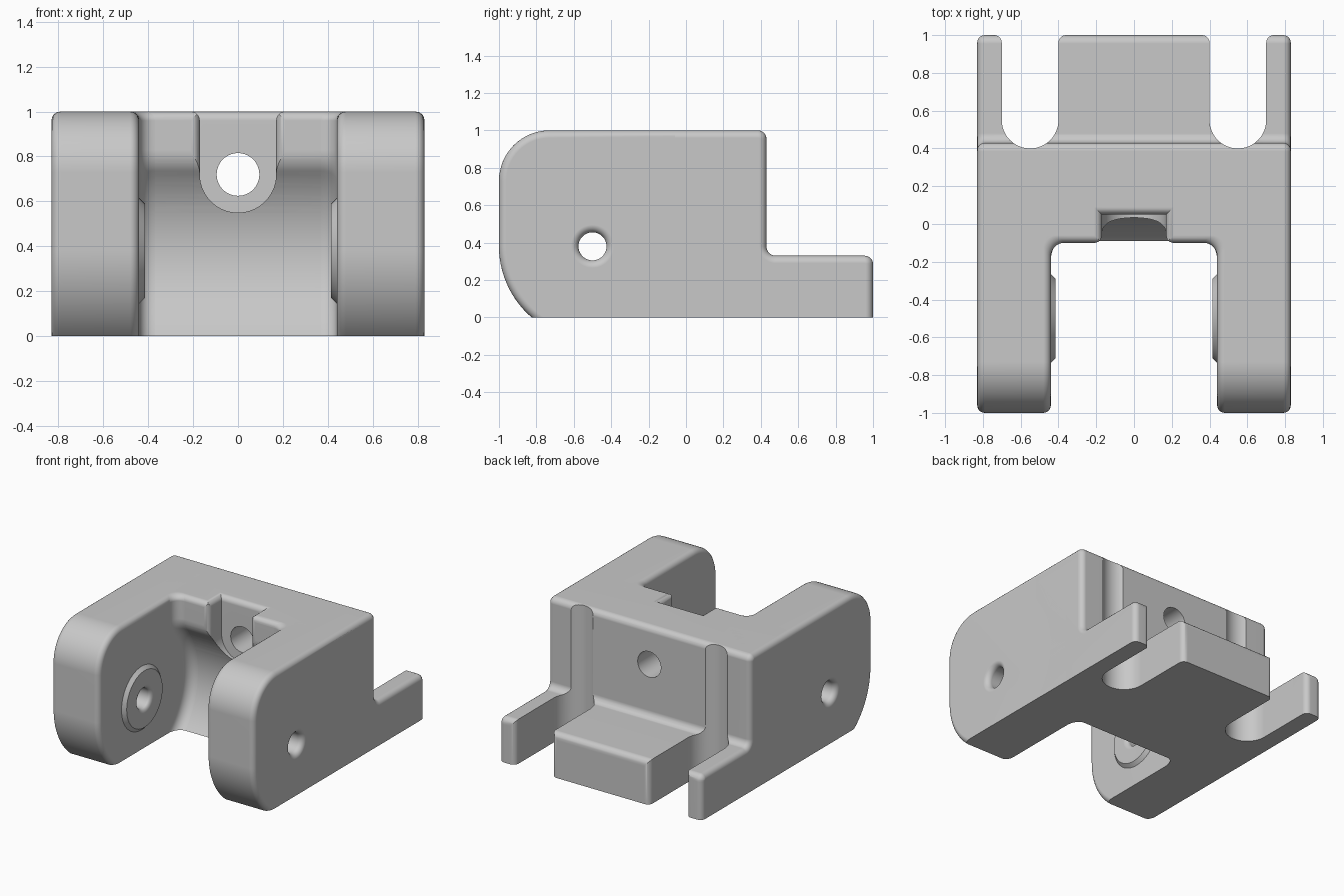
import bpy, bmesh
from math import sin, cos, pi, radians, hypot, atan2
from mathutils import Vector

cube = bpy.data.objects.get("Cube")
if cube:
    bpy.data.objects.remove(cube, do_unlink=True)

GREY = bpy.data.materials.new("matte_grey")
GREY.use_nodes = True
GREY.diffuse_color = (0.58, 0.58, 0.58, 1)
GREY.node_tree.nodes["Principled BSDF"].inputs["Base Color"].default_value = (0.58, 0.58, 0.58, 1)

HALF = 0.83        # half width of the whole bracket
INNER = 0.44       # inner face of each arm
ROUND = 0.04       # general edge rounding
PIVOT = (-0.5, 0.38)
SCREW_Z = 0.72


def arc(cx, cy, r, a0, a1, n=8):
    """Points on an arc, angles in degrees."""
    steps = [radians(a0 + (a1 - a0) * i / n) for i in range(n + 1)]
    return [(cx + r * cos(a), cy + r * sin(a)) for a in steps]


def loft(name, rings, caps=True, rim=0, cut_floor=False):
    """Skin a list of closed rings; optionally round both end rims and trim below the floor."""
    bm = bmesh.new()
    loops = [[bm.verts.new(p) for p in ring] for ring in rings]
    n = len(loops[0])
    for a, b in zip(loops, loops[1:]):
        for i in range(n):
            j = (i + 1) % n
            bm.faces.new((a[i], a[j], b[j], b[i]))
    if caps:
        ends = [bm.faces.new(loops[0]), bm.faces.new(loops[-1])]
    bmesh.ops.recalc_face_normals(bm, faces=bm.faces[:])
    if rim:
        edges = list({e for f in ends for e in f.edges})
        bmesh.ops.bevel(bm, geom=edges, offset=rim, offset_type='OFFSET', segments=5,
                        profile=0.5, affect='EDGES', clamp_overlap=False)
    if cut_floor:
        bmesh.ops.bisect_plane(bm, geom=bm.verts[:] + bm.edges[:] + bm.faces[:],
                               plane_co=(0, 0, 0), plane_no=(0, 0, 1), clear_inner=True)
        bmesh.ops.holes_fill(bm, edges=[e for e in bm.edges if e.is_boundary], sides=0)
        bmesh.ops.recalc_face_normals(bm, faces=bm.faces[:])
    mesh = bpy.data.meshes.new(name)
    bm.to_mesh(mesh)
    bm.free()
    mesh.materials.append(GREY)
    ob = bpy.data.objects.new(name, mesh)
    bpy.context.collection.objects.link(ob)
    return ob


def prism(name, outline, axis, lo, hi, **kw):
    """Extrude an outline along x (y,z points) or z (x,y points)."""
    place = (lambda p, d: (d, *p)) if axis == 'x' else (lambda p, d: (*p, d))
    return loft(name, [[place(p, d) for p in outline] for d in (lo, hi)], **kw)


def lathe(name, axis, centre, steps, caps=True):
    """Circles of (position, radius) along x at (y,z), or along y at (x,z)."""
    rings = []
    for d, r in steps:
        circle = arc(*centre, r, 0, 360, 56)[:-1]
        rings.append([(d, a, b) if axis == 'x' else (a, d, b) for a, b in circle])
    return loft(name, rings, caps)


def apply(ob, kind, **settings):
    mod = ob.modifiers.new(kind.lower(), kind)
    for key, value in settings.items():
        setattr(mod, key, value)
    bpy.context.view_layer.objects.active = ob
    bpy.ops.object.modifier_apply(modifier=mod.name)


def carve(ob, cutter):
    cutter.hide_render = True
    apply(ob, 'BOOLEAN', operation='DIFFERENCE', solver='EXACT', object=cutter)
    bpy.data.objects.remove(cutter, do_unlink=True)


def mirror(ob):
    apply(ob, 'MIRROR', use_axis=(True, False, False), use_clip=False, use_mirror_merge=False)


# Front face of the bridge: rounded lip, flat wall, then a round clearance recess
WALL, CLEAR, BLEND = -0.1, 0.56, 0.15
dy = WALL + BLEND - PIVOT[0]
dz = ((CLEAR + BLEND) ** 2 - dy ** 2) ** 0.5
tilt = atan2(dz, dy) * 180 / pi
lip = arc(WALL + ROUND, 1 - ROUND, ROUND, 90, 180)
recess = (arc(WALL + BLEND, PIVOT[1] + dz, BLEND, 180, 180 + tilt, 12)
          + arc(*PIVOT, CLEAR, tilt, -60, 32)[1:])

# Bridge with stepped rear
rear = ([(1, -0.2), (1, 0.28)] + arc(0.955, 0.285, 0.045, 0, 90)[1:]
        + arc(0.48, 0.38, 0.05, 270, 180) + arc(0.385, 0.955, 0.045, 0, 90))
bridge = prism("bridge", lip + recess + [(recess[-1][0], -0.2)] + rear, 'x', -HALF, HALF,
               rim=ROUND, cut_floor=True)

# Rear slots with rounded mouths
SLOT_X, SLOT_R = 0.55, 0.15
mouth = SLOT_R + ROUND
slot = (arc(SLOT_X, 0.55, SLOT_R, 180, 360, 28)
        + arc(SLOT_X + mouth, 0.96, ROUND, 180, 90, 6)
        + [(SLOT_X + mouth, 1.2), (SLOT_X - mouth, 1.2)]
        + arc(SLOT_X - mouth, 0.96, ROUND, 90, 0, 6))
for side in (1, -1):
    carve(bridge, prism("slot_cutter", [(side * x, y) for x, y in slot], 'z', -0.5, 1.5))

# Screw notch: round seat, open upward, with eased front and top edges
SEAT_R, SEAT_Y = 0.17, 0.05
carve(bridge, lathe("seat_cutter", 'y', (0, SCREW_Z), [(-0.4, SEAT_R), (SEAT_Y, SEAT_R)]))
flare = arc(SEAT_R + ROUND, WALL + ROUND, ROUND, 180, 270, 6)
half = [(SEAT_R, SEAT_Y)] + flare + [(SEAT_R + ROUND, -0.4)]
carve(bridge, prism("notch_cutter", half + [(-x, y) for x, y in reversed(half)],
                    'z', SCREW_Z, 1.3))
rings = []
for i in range(7):
    a = i / 6 * pi / 2
    grow = ROUND * (1 - cos(a))
    w, back, z = SEAT_R + grow, SEAT_Y + grow, 1 - ROUND + ROUND * sin(a)
    rings.append([(-w, -0.4, z), (w, -0.4, z), (w, back, z), (-w, back, z)])
rings.append([(x, y, 1.2) for x, y, z in rings[-1]])
carve(bridge, loft("notch_lip_cutter", rings))
carve(bridge, lathe("screw_cutter", 'y', (0, SCREW_Z), [(-0.4, 0.095), (0.7, 0.095)]))

# Arms: rounded nose, drilled for the pivot with an eased outer rim
nose = (arc(-0.73, 0.73, 0.27, 90, 180, 16) + arc(*PIVOT, 0.5, 180, 250, 18))
arms = prism("arms", [(0.3, 1)] + nose + [(nose[-1][0], -0.2), (0.3, -0.2)], 'x',
             INNER, HALF, rim=ROUND, cut_floor=True)
PIN = 0.075
ease = [(HALF - ROUND + ROUND * sin(a), PIN + ROUND * (1 - cos(a)))
        for a in (i * pi / 12 for i in range(7))]
carve(arms, lathe("pivot_cutter", 'x', PIVOT, [(0.3, PIN)] + ease + [(0.9, PIN + ROUND)]))
mirror(arms)

# Raised bosses around the pivot holes
FACE = 0.415
funnel = [(INNER - 0.025 * sin(a), PIN + 0.035 * (1 - cos(a)))
          for a in (i * pi / 12 for i in range(7))]
bosses = lathe("pivot_bosses", 'x', PIVOT, [(0.46, PIN)] + funnel
               + [(FACE, 0.21), (INNER, 0.235), (0.46, 0.235)], caps=False)
mirror(bosses)

# Concave fillets where the arms meet the bridge
FIL = 0.07
path = lip + recess
rings = []
for k, (y, z) in enumerate(path):
    shift = y - WALL if k < len(lip) else 0
    if k < len(lip):
        ny, nz = -1, 0
    else:
        p, q = path[k - 1], path[min(k + 1, len(path) - 1)]
        ny, nz = q[1] - p[1], p[0] - q[0]
        size = hypot(ny, nz)
        ny, nz = ny / size, nz / size
    edge = INNER + shift
    ring = [(edge + 0.02, y - ny * 0.02, z - nz * 0.02)]
    for i in range(9):
        a = i / 8 * pi / 2
        out = FIL * (1 - cos(a))
        ring.append((edge - FIL * (1 - sin(a)), y + ny * out, z + nz * out))
    rings.append(ring)
fillets = loft("inner_corner_fillets", rings, cut_floor=True)
mirror(fillets)

# Smooth shading with crisp edges
for ob in (bridge, arms, bosses, fillets):
    bpy.ops.object.select_all(action='DESELECT')
    ob.select_set(True)
    bpy.context.view_layer.objects.active = ob
    bpy.ops.object.shade_smooth_by_angle(angle=radians(30))
    mod = ob.modifiers.new("weighted_normals", 'WEIGHTED_NORMAL')
    mod.keep_sharp = True
